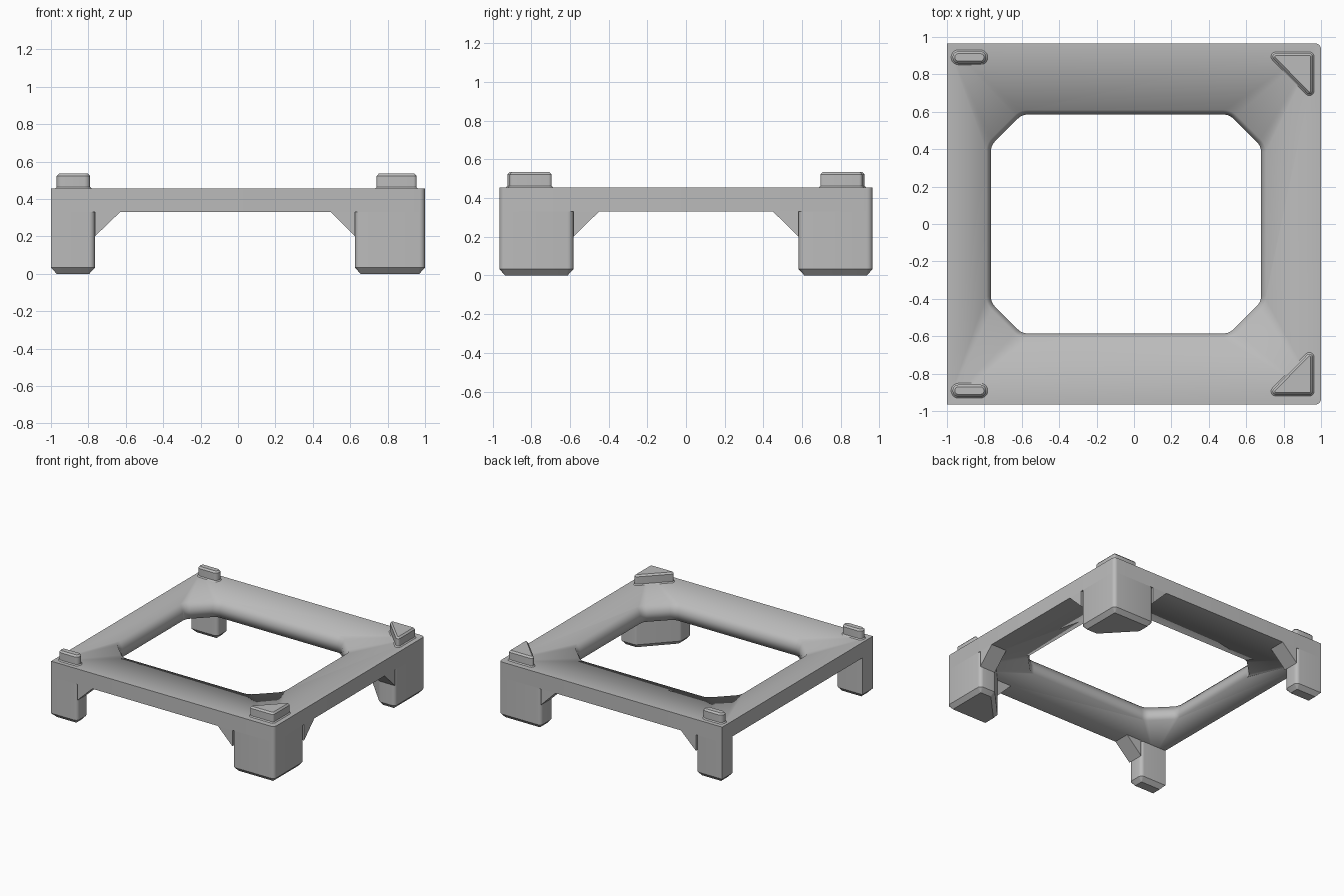
import bpy, bmesh, math
from mathutils import Vector

cube = bpy.data.objects.get("Cube")
if cube:
    bpy.data.objects.remove(cube, do_unlink=True)

grey = bpy.data.materials.new("light_grey")
grey.use_nodes = True
COLOUR = (0.5, 0.5, 0.5, 1)
grey.diffuse_color = COLOUR
grey.node_tree.nodes["Principled BSDF"].inputs["Base Color"].default_value = COLOUR

HALF_Y, TOP, UNDER = 0.965, 0.455, 0.33


def finish(name, bm, mirror=False):
    """Turn a bmesh into a named, shaded object, optionally mirrored front to back."""
    bmesh.ops.recalc_face_normals(bm, faces=bm.faces)
    mesh = bpy.data.meshes.new(name)
    bm.to_mesh(mesh)
    bm.free()
    mesh.materials.append(grey)
    obj = bpy.data.objects.new(name, mesh)
    bpy.context.collection.objects.link(obj)
    bpy.ops.object.select_all(action='DESELECT')
    obj.select_set(True)
    bpy.context.view_layer.objects.active = obj
    bpy.ops.object.shade_smooth_by_angle(angle=math.radians(30))
    if mirror:
        mod = obj.modifiers.new("front_back", 'MIRROR')
        mod.use_axis = (False, True, False)
        mod.use_mirror_merge = False
    return obj


def outline(corners, inset, segments=5):
    """Counter-clockwise (x, y, radius) corners, moved inward and rounded."""
    result = []
    for i, (x, y, radius) in enumerate(corners):
        p = Vector((x, y))
        before = (p - Vector(corners[i - 1][:2])).normalized()
        after = (Vector(corners[(i + 1) % len(corners)][:2]) - p).normalized()
        n1, n2 = Vector((-before.y, before.x)), Vector((-after.y, after.x))
        mitre = (n1 + n2) / (1 + n1.dot(n2))
        if radius == 0:
            result.append(p + mitre * inset)
            continue
        r = max(radius - inset, 0.004)
        centre = p + mitre * (inset + r)
        a1 = math.atan2(-n1.y, -n1.x)
        turn = n1.angle(n2)
        for k in range(segments + 1):
            a = a1 + turn * k / segments
            result.append(centre + r * Vector((math.cos(a), math.sin(a))))
    return result


def stack(name, corners, levels, mirror=False):
    """Solid through (height, inset) levels of one rounded outline."""
    bm = bmesh.new()
    rings = [[bm.verts.new((p.x, p.y, z)) for p in outline(corners, inset)]
             for z, inset in levels]
    bm.faces.new(rings[0])
    bm.faces.new(rings[-1])
    for low, high in zip(rings, rings[1:]):
        for i in range(len(low)):
            bm.faces.new((low[i - 1], low[i], high[i], high[i - 1]))
    return finish(name, bm, mirror)


def prism(name, points, depth):
    """Extrude a flat profile along a vector, mirrored front to back."""
    bm = bmesh.new()
    face = bm.faces.new([bm.verts.new(p) for p in points])
    ext = bmesh.ops.extrude_face_region(bm, geom=[face], use_keep_orig=True)
    moved = [v for v in ext["geom"] if isinstance(v, bmesh.types.BMVert)]
    bmesh.ops.translate(bm, verts=moved, vec=depth)
    return finish(name, bm, True)


# Plate with a chamfered eight-sided opening
plate = stack("plate", [(-1, -HALF_Y, 0), (1, -HALF_Y, 0.03), (1, HALF_Y, 0.03), (-1, HALF_Y, 0)],
              [(UNDER, 0), (TOP, 0)])
half = [(0.52, 0.61), (-0.61, 0.61), (-0.79, 0.43)]
opening = [(0.705, -0.425), (0.705, 0.425)] + half
opening += [(x, -y) for x, y in reversed(half)]
cutter = stack("opening_cutter", [(x, y, 0.1) for x, y in opening],
               [(0.2, 0.025), (0.4, 0.025), (TOP + 0.011, -0.005)])
cutter.hide_render = True
cutter.hide_viewport = True
cut = plate.modifiers.new("opening", 'BOOLEAN')
cut.operation = 'DIFFERENCE'
cut.solver = 'EXACT'
cut.object = cutter

# Legs: slim ones on one side, broad ones with a diagonal inner face on the other
foot = [(0, 0.03), (0.033, 0), (UNDER, 0)]
stack("slim_legs", [(-1, 0.83, 0), (-0.765, 0.83, 0.03), (-0.765, HALF_Y, 0.03), (-1, HALF_Y, 0)],
      foot, True)
stack("broad_legs", [(0.86, 0.582, 0.03), (1, 0.582, 0.03), (1, HALF_Y, 0.03),
                     (0.625, HALF_Y, 0.03), (0.625, 0.83, 0.03)], foot, True)

# Sloping braces between legs and plate
for name, x, reach in (("slim_leg_braces", -0.765, 0.135), ("broad_leg_braces", 0.625, -0.13)):
    prism(name, [(x, HALF_Y, UNDER), (x + reach, HALF_Y, UNDER), (x, HALF_Y, 0.2)], (0, -0.135, 0))
prism("side_braces", [(1, 0.582, UNDER), (1, 0.45, UNDER), (1, 0.582, 0.2)], (-0.14, 0, 0))

# Locating pegs on top
peg = [(TOP, 0), (TOP + 0.008, 0.008), (0.522, 0.008), (0.535, 0.02)]
stack("slim_pegs", [(-0.978, 0.851, 0.0395), (-0.782, 0.851, 0.0395),
                    (-0.782, 0.931, 0.0395), (-0.978, 0.931, 0.0395)], peg, True)
stack("triangular_pegs", [(0.963, 0.65, 0.025), (0.963, 0.92, 0.025), (0.698, 0.92, 0.025)],
      peg, True)
